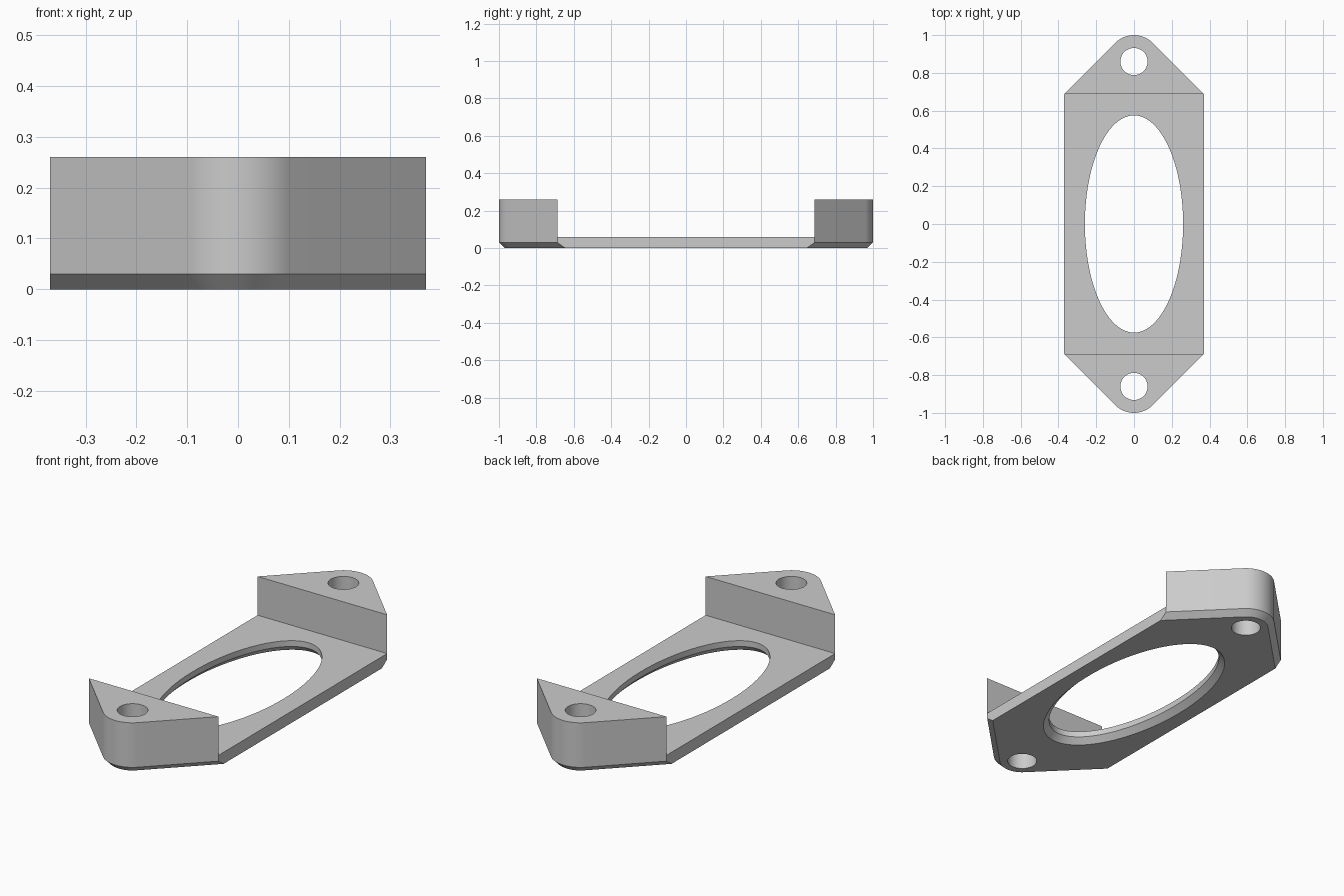
import bpy, bmesh, math

if "Cube" in bpy.data.objects:
    bpy.data.objects.remove(bpy.data.objects["Cube"])

R, CY, HALF = 0.14, 0.86, 0.37              # tip radius, tip centre, half width
CORNER = CY + R * math.sqrt(2) - HALF       # y where the 45 degree sides start


def loft(name, rings):
    """Closed solid through rings of (x, y, z) points with equal counts."""
    bm = bmesh.new()
    loops = [[bm.verts.new(p) for p in ring] for ring in rings]
    n = len(loops[0])
    for a, b in zip(loops, loops[1:]):
        for i in range(n):
            j = (i + 1) % n
            bm.faces.new((a[i], a[j], b[j], b[i]))
    bm.faces.new(loops[0][::-1])
    bm.faces.new(loops[-1])
    bmesh.ops.recalc_face_normals(bm, faces=bm.faces)
    mesh = bpy.data.meshes.new(name)
    bm.to_mesh(mesh)
    bm.free()
    obj = bpy.data.objects.new(name, mesh)
    bpy.context.collection.objects.link(obj)
    return obj


def outline(inset, z, steps=24):
    """Elongated outline with pointed, rounded ends; inset acts on the ends only."""
    r = R - inset
    y = CORNER - inset * math.sqrt(2)
    half = [(HALF, y)]
    for i in range(steps + 1):
        a = math.radians(45 + 90 * i / steps)
        half.append((r * math.cos(a), CY + r * math.sin(a)))
    half.append((-HALF, y))
    return [(px, py, z) for px, py in half] + [(-px, -py, z) for px, py in half]


def ellipse(rx, ry, z, cy=0, n=96):
    return [(rx * math.cos(2 * math.pi * i / n),
             cy + ry * math.sin(2 * math.pi * i / n), z) for i in range(n)]


def box_ring(x, y, z):
    return [(x, y, z), (-x, y, z), (-x, -y, z), (x, -y, z)]


# Body with chamfered lower edge at both ends
flange = loft("flange_bracket", [outline(0.03, 0), outline(0, 0.03), outline(0, 0.26)])

# Cutters: middle recess, chamfered oval opening, two bolt holes
cutters = [
    loft("recess_cutter", [box_ring(0.6, CORNER, 0.06), box_ring(0.6, CORNER, 0.5)]),
    loft("oval_cutter", [ellipse(0.32, 0.635, -0.03), ellipse(0.26, 0.575, 0.03),
                         ellipse(0.26, 0.575, 0.2)]),
]
for s in (-1, 1):
    cutters.append(loft("bolt_hole_cutter", [ellipse(0.072, 0.072, -0.1, s * CY, 48),
                                             ellipse(0.072, 0.072, 0.4, s * CY, 48)]))

bpy.context.view_layer.objects.active = flange
for c in cutters:
    mod = flange.modifiers.new("cut", 'BOOLEAN')
    mod.operation = 'DIFFERENCE'
    mod.solver = 'EXACT'
    mod.object = c
    bpy.ops.object.modifier_apply(modifier=mod.name)
    bpy.data.objects.remove(c)

# Single grey colour, smooth curves with sharp edges
grey = bpy.data.materials.new("light grey")
grey.diffuse_color = (0.6, 0.6, 0.6, 1)
grey.use_nodes = True
grey.node_tree.nodes["Principled BSDF"].inputs["Base Color"].default_value = grey.diffuse_color
flange.data.materials.clear()
flange.data.materials.append(grey)
bpy.ops.object.select_all(action='DESELECT')
flange.select_set(True)
bpy.ops.object.shade_smooth_by_angle(angle=math.radians(30))
